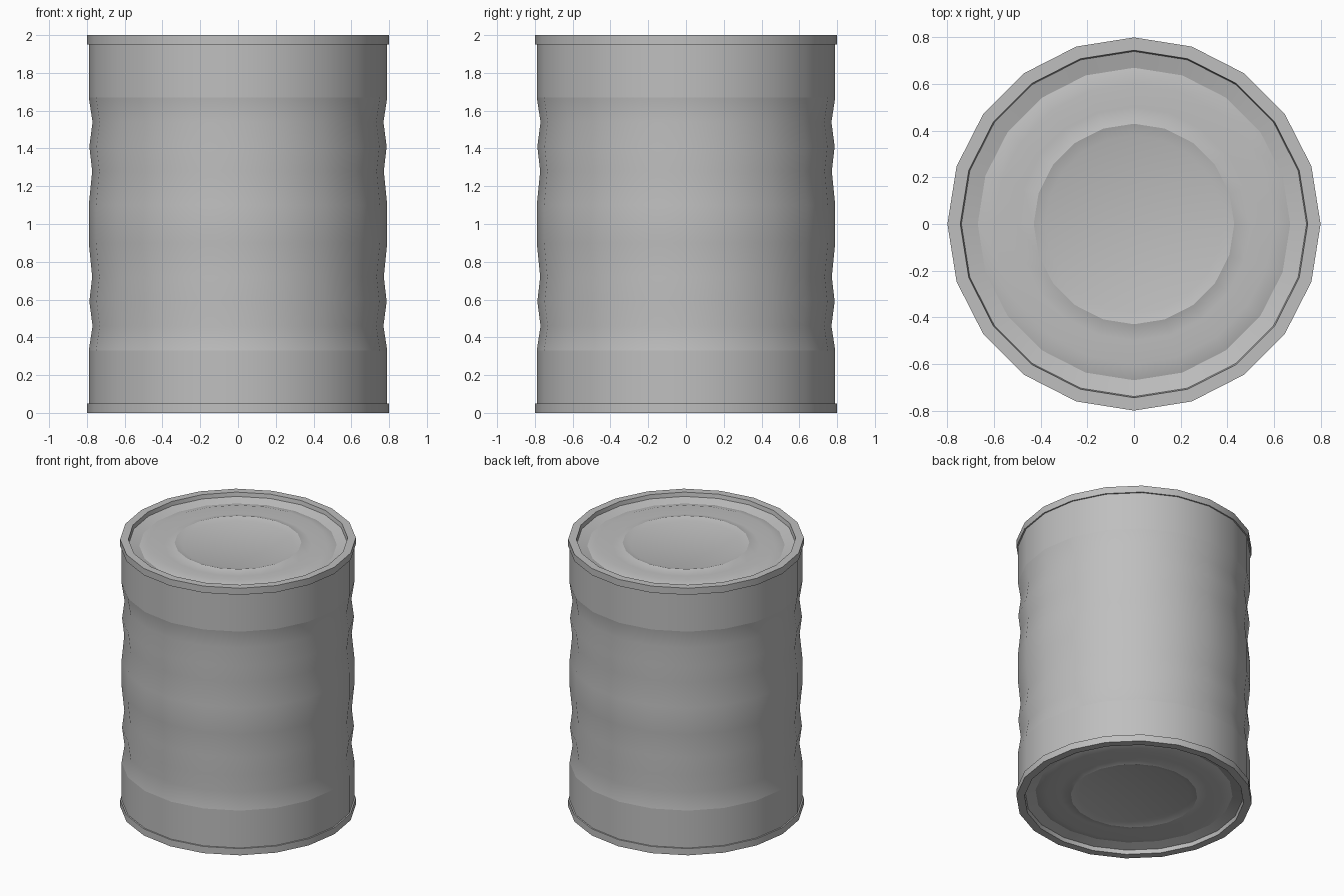
import bpy, bmesh, math

if "Cube" in bpy.data.objects:
    bpy.data.objects.remove(bpy.data.objects["Cube"])

SIDES = 20

metal = bpy.data.materials.new("grey metal")
metal.use_nodes = True
GREY = (0.52, 0.52, 0.52, 1)
metal.diffuse_color = GREY
metal.node_tree.nodes["Principled BSDF"].inputs["Base Color"].default_value = GREY


def lathe(name, profile, sharp_heights=()):
    """Revolve (radius, height) points around z; a zero radius closes the end."""
    bm = bmesh.new()
    rings = []
    for r, z in profile:
        if r == 0:
            rings.append([bm.verts.new((0, 0, z))] * SIDES)
        else:
            angles = [math.tau * i / SIDES for i in range(SIDES)]
            rings.append([bm.verts.new((r * math.cos(a), r * math.sin(a), z)) for a in angles])
    for low, high in zip(rings, rings[1:]):
        for i in range(SIDES):
            j = (i + 1) % SIDES
            corners = dict.fromkeys([low[i], low[j], high[j], high[i]])
            bm.faces.new(list(corners))
    mesh = bpy.data.meshes.new(name)
    bm.to_mesh(mesh)
    bm.free()
    mesh.materials.append(metal)
    obj = bpy.data.objects.new(name, mesh)
    bpy.context.collection.objects.link(obj)
    bpy.ops.object.select_all(action='DESELECT')
    obj.select_set(True)
    bpy.context.view_layer.objects.active = obj
    bpy.ops.object.shade_smooth_by_angle(angle=math.radians(30))
    # Crisp line where the ribbed band meets the plain wall
    for e in mesh.edges:
        a, b = (mesh.vertices[v].co.z for v in e.vertices)
        if abs(a - b) < 1e-4 and any(abs(a - h) < 1e-4 for h in sharp_heights):
            e.use_edge_sharp = True
    return obj


# Ribbed wall, symmetric about mid height
upper = [(0.79, 1.1), (0.772, 1.28), (0.787, 1.41), (0.77, 1.54), (0.79, 1.67), (0.79, 1.96)]
lower = [(r, 2 - z) for r, z in reversed(upper)]
lathe("can_wall", lower + upper, (0.33, 1.67))

# Rim with recessed lid and two raised rings, given as depth from the end
lid = [(0.785, 0.05), (0.8, 0.05), (0.8, 0), (0.745, 0), (0.74, 0.03), (0.67, 0.05),
       (0.6, 0.03), (0.5, 0.05), (0.43, 0.03), (0.38, 0.045), (0, 0.045)]
lathe("top_lid", [(r, 2 - d) for r, d in lid])
lathe("bottom_lid", [(r, d) for r, d in reversed(lid)])
